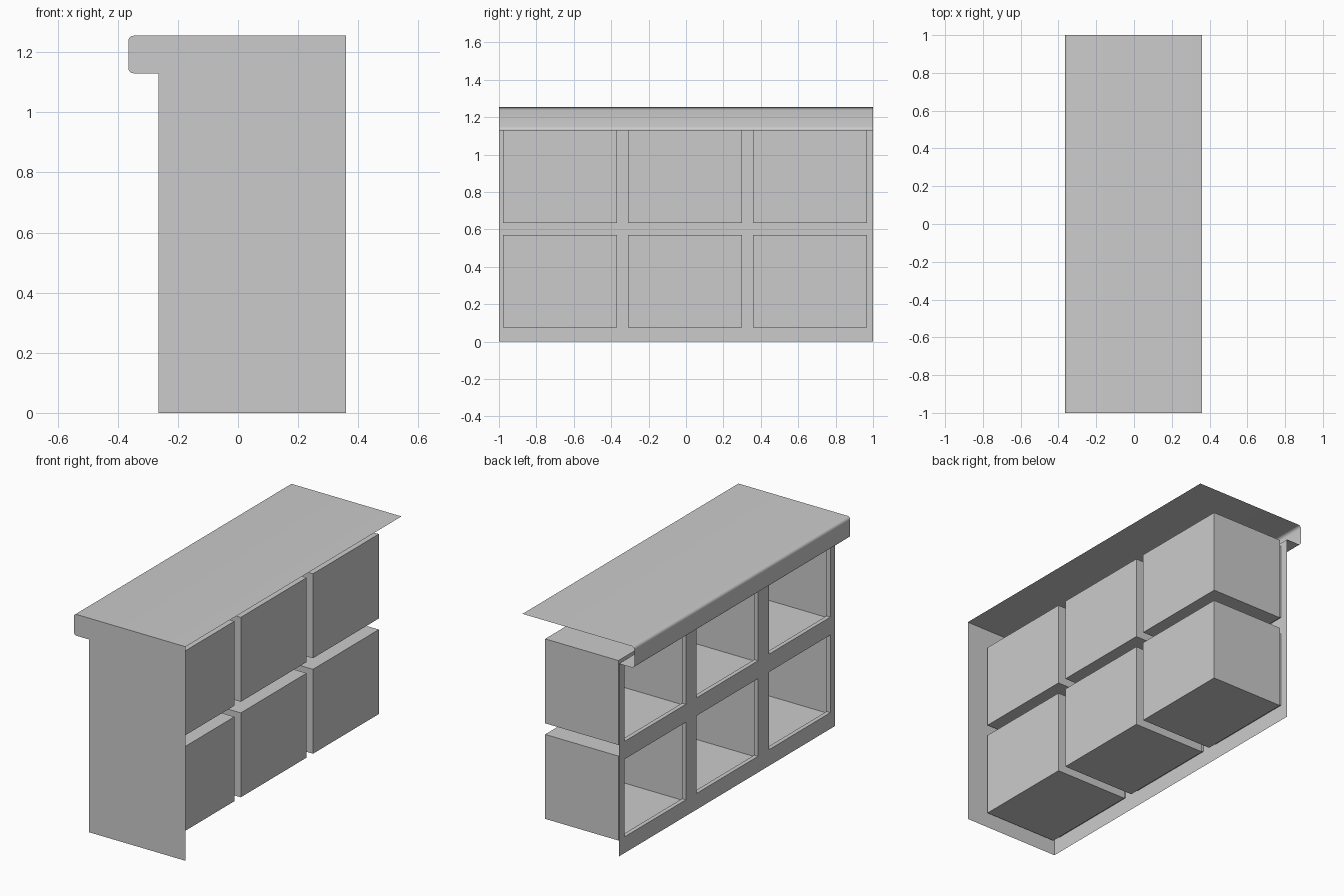
import bpy, bmesh, math

if "Cube" in bpy.data.objects:
    bpy.data.objects.remove(bpy.data.objects["Cube"])

XF, XB = -0.265, 0.36          # front frame plane, open rear edge
XN, XD = -0.24, 0.235          # end of cubby neck, cubby back
LIP, ZL, ZT, R = -0.365, 1.13, 1.255, 0.018
BOX_Y = [(-0.979 + 0.669 * i, -0.369 + 0.669 * i) for i in range(3)]
BOX_Z = [(0.075, 0.57), (0.635, 1.13)]
INSET = 0.02


def make(name, faces, flip=False, smooth=False):
    """Build a mesh object from a list of polygons given as point lists."""
    bm = bmesh.new()
    for pts in faces:
        bm.faces.new([bm.verts.new(p) for p in pts])
    bmesh.ops.remove_doubles(bm, verts=bm.verts, dist=1e-5)
    if flip:
        bmesh.ops.reverse_faces(bm, faces=bm.faces)
    me = bpy.data.meshes.new(name)
    bm.to_mesh(me)
    bm.free()
    ob = bpy.data.objects.new(name, me)
    bpy.context.collection.objects.link(ob)
    if smooth:
        bpy.ops.object.select_all(action='DESELECT')
        ob.select_set(True)
        bpy.context.view_layer.objects.active = ob
        bpy.ops.object.shade_smooth_by_angle(angle=math.radians(40))
    return ob


def arc(cx, cz, a0, a1, n=5):
    return [(cx + R * math.cos(math.radians(a0 + (a1 - a0) * i / n)),
             cz + R * math.sin(math.radians(a0 + (a1 - a0) * i / n)))
            for i in range(n + 1)]


def ring(x, y0, y1, z0, z1):
    return [(x, y0, z0), (x, y1, z0), (x, y1, z1), (x, y0, z1)]


# countertop sheet with rounded, overhanging lip
profile = ([(XB, ZT)] + arc(LIP + R, ZT - R, 90, 180)
           + arc(LIP + R, ZL + R, 180, 270) + [(XF, ZL)])
make("countertop", [[(a[0], -1, a[1]), (a[0], 1, a[1]), (b[0], 1, b[1]), (b[0], -1, b[1])]
                    for a, b in zip(profile, profile[1:])], flip=True, smooth=True)

# single closed end panel, following the countertop profile
make("side_panel", [[(x, -1, z) for x, z in profile + [(XF, 0), (XB, 0)]]], flip=False)

# front frame: grid of strips with the cubby openings left out
holes_y = [(a + INSET, b - INSET) for a, b in BOX_Y]
holes_z = [(a + INSET, b - INSET) for a, b in BOX_Z]
ys = [-1] + [v for h in holes_y for v in h] + [1]
zs = [0] + [v for h in holes_z for v in h] + [ZL]
make("front_frame", [ring(XF, ys[i], ys[i + 1], zs[j], zs[j + 1])
                     for i in range(len(ys) - 1) for j in range(len(zs) - 1)
                     if not (i % 2 and j % 2)], flip=True)

# cubbies: short neck behind the opening, widening into a closed box
for r, (z0, z1) in enumerate(BOX_Z):
    for c, (y0, y1) in enumerate(BOX_Y):
        inner = (y0 + INSET, y1 - INSET, z0 + INSET, z1 - INSET)
        outer = (y0, y1, z0, z1)
        loops = [ring(XF, *inner), ring(XN, *inner), ring(XN, *outer), ring(XD, *outer)]
        faces = [[a[k], b[k], b[(k + 1) % 4], a[(k + 1) % 4]]
                 for a, b in zip(loops, loops[1:]) for k in range(4)]
        faces.append(loops[-1][::-1])
        make(f"cubby_{r + 1}_{c + 1}", faces, flip=True)
